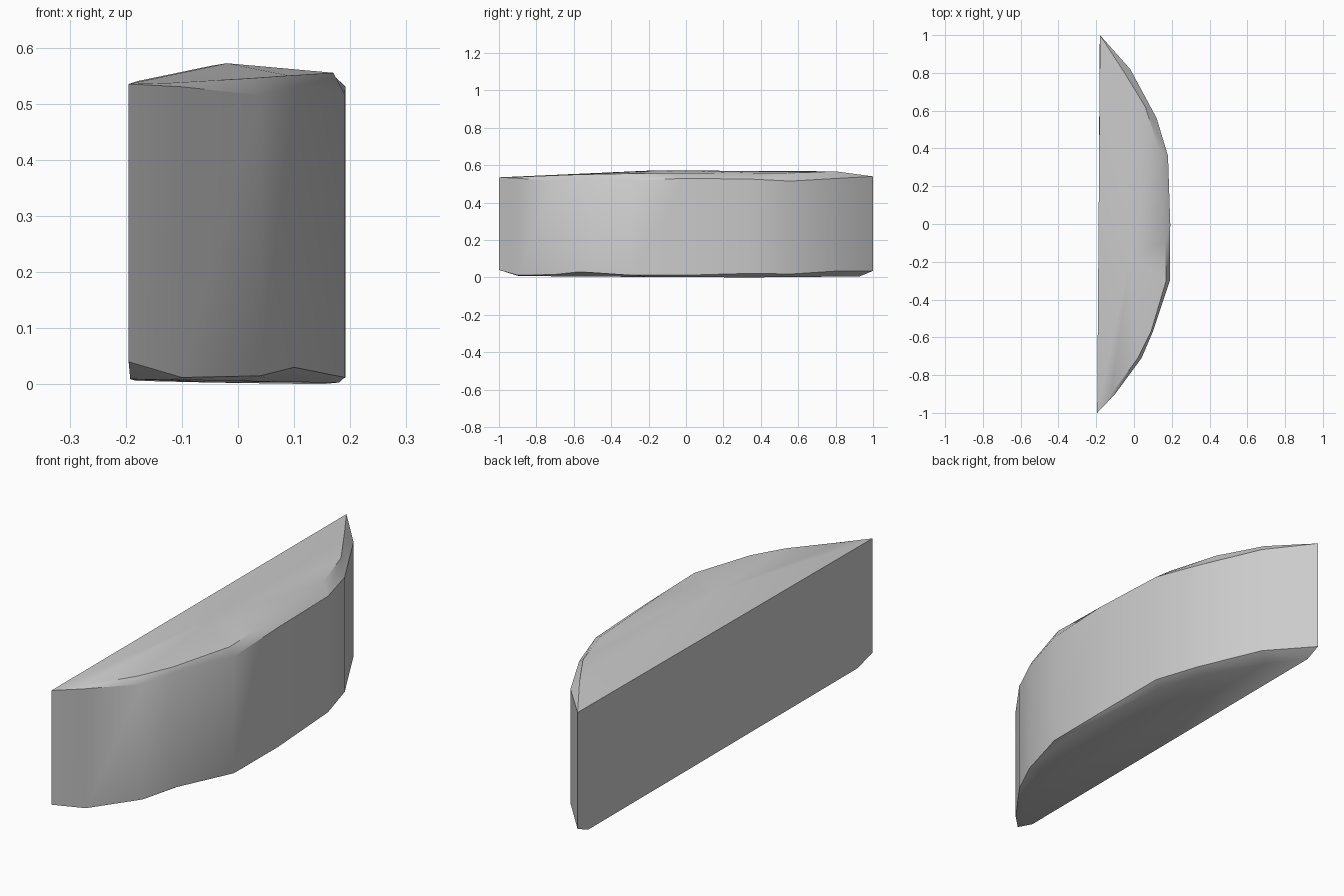
import bpy
import bmesh
from math import radians

if "Cube" in bpy.data.objects:
    bpy.data.objects.remove(bpy.data.objects["Cube"], do_unlink=True)

# Single stone colour
grey = bpy.data.materials.new("stone_grey")
grey.use_nodes = True
colour = (0.6, 0.6, 0.6, 1)
grey.diffuse_color = colour
grey.node_tree.nodes["Principled BSDF"].inputs["Base Color"].default_value = colour

# Curved wall, front tip to back tip: x, y, lower rim z, upper rim z
wall = [
    (-.195, -1, .04, .535), (-.10, -.9, .012, .53), (.04, -.71, .015, .515),
    (.10, -.57, .03, .53), (.19, -.3, .012, .517), (.192, 0, .012, .53),
    (.18, .36, .022, .525), (.12, .56, .018, .515),
    (-.02, .82, .035, .53), (-.18, 1, .035, .54),
]
# Worn edges inside each rim: x, y, z
top_edge = [
    (-.12, -.9, .537), (.02, -.71, .545), (.09, -.57, .55), (.17, -.3, .555),
    (.165, -.1, .555), (.13, .4, .557), (.06, .62, .56), (-.05, .8, .567),
]
bottom_edge = [
    (-.12, -.89, .008), (.0, -.71, .006), (.07, -.52, .004), (.18, -.2, .003),
    (.17, 0, .002), (.15, .34, 0), (.08, .54, .002), (-.07, .79, .004),
]

bm = bmesh.new()
low = [bm.verts.new((x, y, z)) for x, y, z, _ in wall]
high = [bm.verts.new((x, y, z)) for x, y, _, z in wall]


def cap(rim, inner, hub, ends):
    """Close one end with a worn edge band and a shallow crown."""
    ring = [ends[0]] + [bm.verts.new(p) for p in inner] + [ends[1]]
    centre = bm.verts.new(hub)
    for i in range(len(rim) - 1):
        corners = dict.fromkeys((rim[i], rim[i + 1], ring[i + 1], ring[i]))
        if len(corners) > 2:
            bm.faces.new(list(corners))
        bm.faces.new((ring[i], ring[i + 1], centre))
    bm.faces.new((ring[-1], ring[0], centre))


# Curved wall
for i in range(len(wall) - 1):
    bm.faces.new((low[i], low[i + 1], high[i + 1], high[i]))

# Crowned top, and underside with clipped tips
cap(high, top_edge, (-.02, -.17, .572), (high[0], high[-1]))
foot = [bm.verts.new((-.192, -.9, .009)), bm.verts.new((-.182, .93, .006))]
cap(low, bottom_edge, (-.05, -.1, .003), foot)

# Flat cut face
bm.faces.new((low[0], high[0], high[-1], low[-1], foot[1], foot[0]))
bmesh.ops.recalc_face_normals(bm, faces=bm.faces)

mesh = bpy.data.meshes.new("half_round_block")
bm.to_mesh(mesh)
bm.free()
mesh.materials.append(grey)
block = bpy.data.objects.new("half_round_block", mesh)
bpy.context.collection.objects.link(block)

# Smooth the curve, keep the rims crisp
bpy.ops.object.select_all(action="DESELECT")
block.select_set(True)
bpy.context.view_layer.objects.active = block
bpy.ops.object.shade_smooth_by_angle(angle=radians(35))
